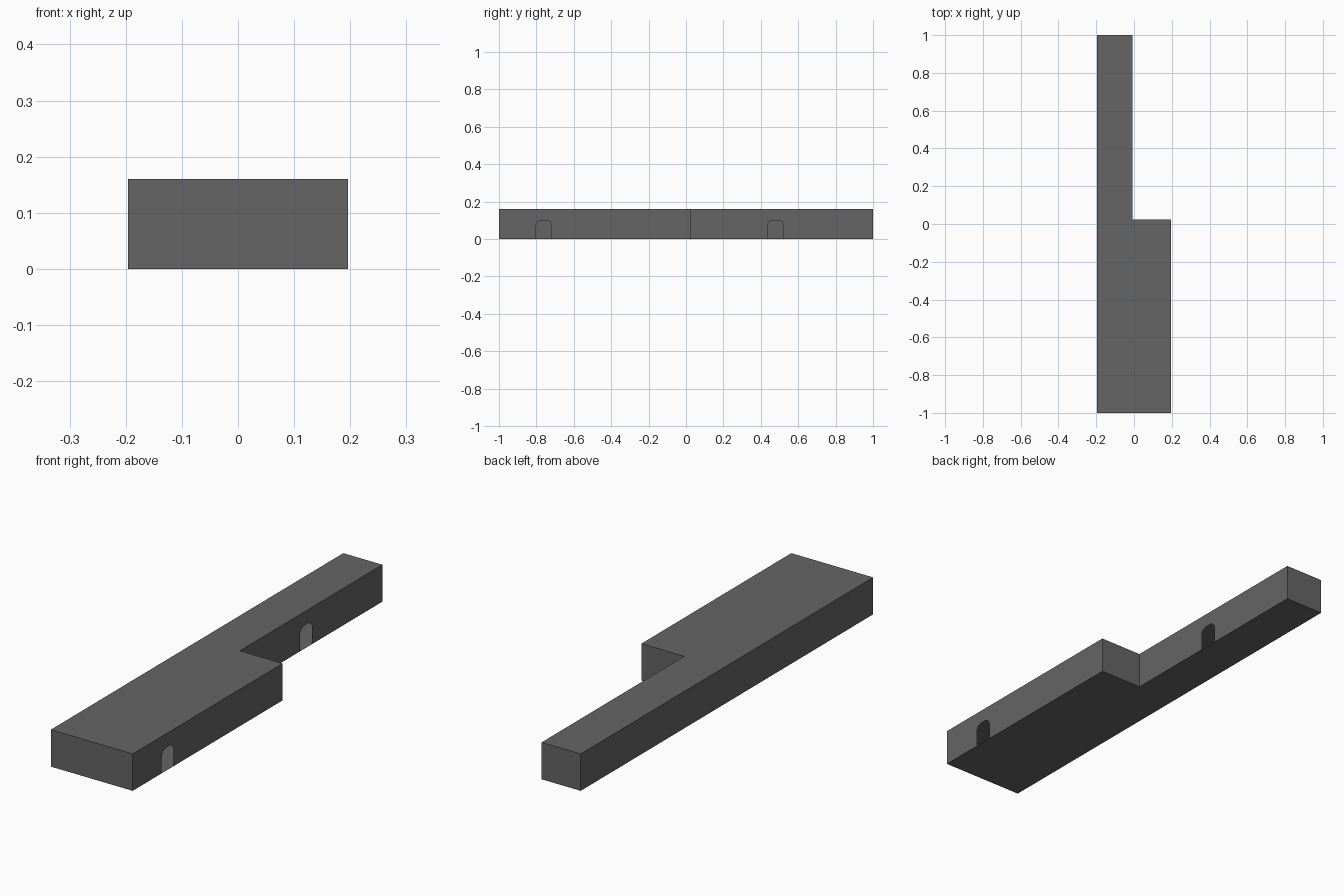
import bpy, bmesh, math

if "Cube" in bpy.data.objects:
    bpy.data.objects.remove(bpy.data.objects["Cube"])

HEIGHT = 0.16
DOOR_HEIGHT = 0.10
CORNER = 0.03

# L-shaped footprint, counter-clockwise from above
footprint = [(-0.196, -1), (0.196, -1), (0.196, 0.025),
             (-0.009, 0.025), (-0.009, 1), (-0.196, 1)]
# Doorway y range for each footprint edge that has one
doors = {1: (-0.802, -0.72), 3: (0.436, 0.52)}


def door_profile(y0, y1, steps=5):
    """Round-topped doorway outline (y, z), from the y0 foot to the y1 foot."""
    top = DOOR_HEIGHT - CORNER
    pts = [(y0, 0)]
    for cy, start in ((y0 + CORNER, math.pi), (y1 - CORNER, math.pi / 2)):
        for i in range(steps + 1):
            a = start - i / steps * math.pi / 2
            pts.append((cy + CORNER * math.cos(a), top + CORNER * math.sin(a)))
    return pts + [(y1, 0)]


grey = bpy.data.materials.new("dark grey")
grey.diffuse_color = (0.13, 0.13, 0.13, 1)
grey.use_nodes = True
grey.node_tree.nodes["Principled BSDF"].inputs["Base Color"].default_value = grey.diffuse_color

# Hollow building shell: thin walls, open doorways, floor and flat roof
bm = bmesh.new()
low = [bm.verts.new((x, y, 0)) for x, y in footprint]
high = [bm.verts.new((x, y, HEIGHT)) for x, y in footprint]
bm.faces.new(high)
floor = []
n = len(footprint)
for i in range(n):
    j = (i + 1) % n
    opening = []
    if i in doors:
        x = footprint[i][0]
        opening = [bm.verts.new((x, y, z)) for y, z in door_profile(*doors[i])]
    bm.faces.new([low[i]] + opening + [low[j], high[j], high[i]])
    floor.append(low[i])
    if opening:
        floor += [opening[0], opening[-1]]
bm.faces.new(floor[::-1])

mesh = bpy.data.meshes.new("building_shell")
bm.to_mesh(mesh)
bm.free()
mesh.materials.append(grey)
shell = bpy.data.objects.new("building_shell", mesh)
bpy.context.collection.objects.link(shell)
